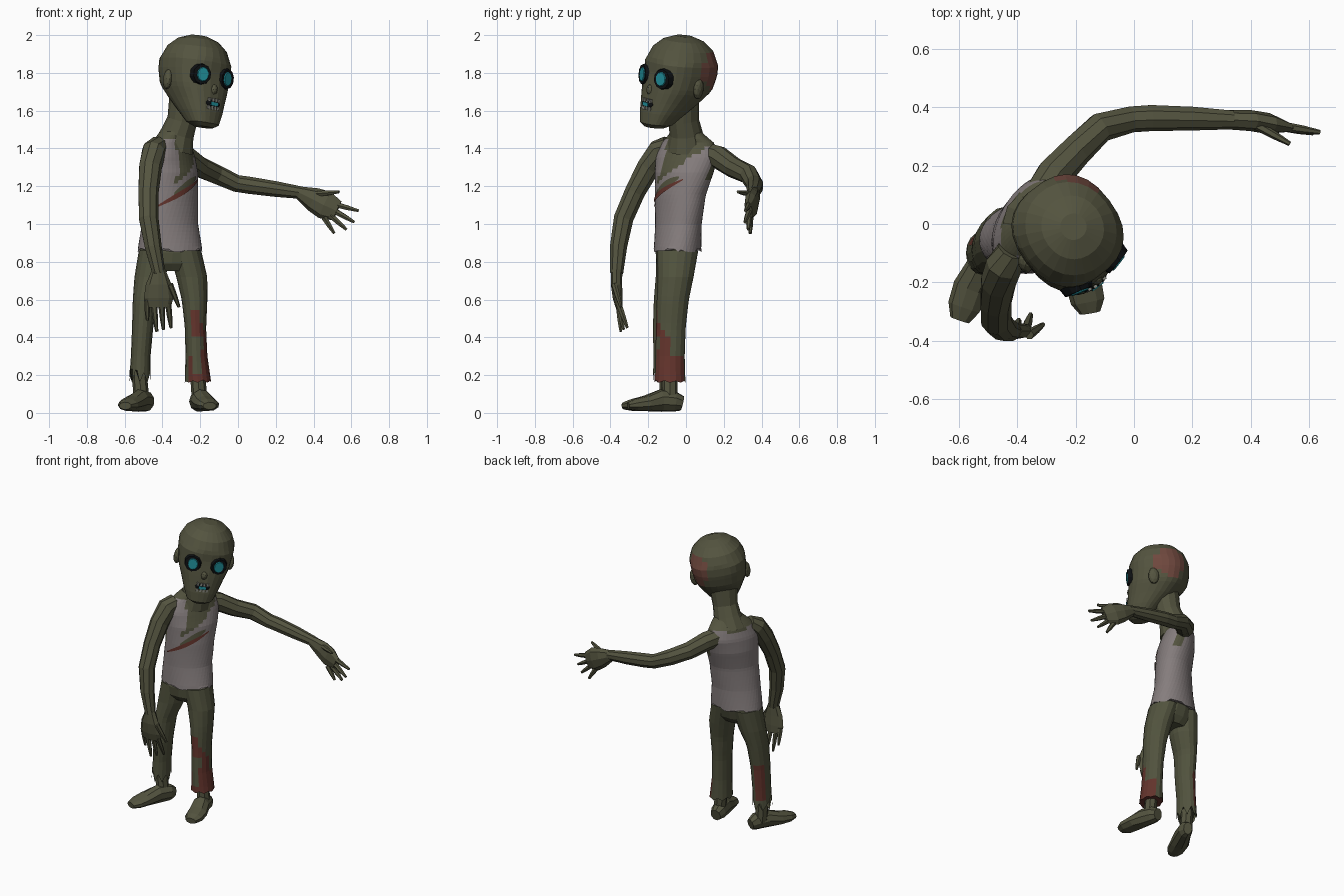
import bpy, bmesh, math, random
from math import sin, cos, pi, radians
from mathutils import Vector, Matrix

if "Cube" in bpy.data.objects:
    bpy.data.objects.remove(bpy.data.objects["Cube"])

random.seed(4)


def material(name, r, g, b):
    m = bpy.data.materials.new(name)
    m.diffuse_color = (r, g, b, 1)
    m.use_nodes = True
    m.node_tree.nodes["Principled BSDF"].inputs["Base Color"].default_value = m.diffuse_color
    return m


SKIN = material("olive skin", 0.088, 0.088, 0.050)
PANTS = material("olive trousers", 0.083, 0.086, 0.048)
SHIRT = material("grey shirt", 0.235, 0.205, 0.205)
BLOOD = material("dark red", 0.125, 0.034, 0.025)
SCAR = material("pale red scar", 0.16, 0.065, 0.048)
BLACK = material("black", 0.004, 0.005, 0.006)
CYAN = material("cyan eye", 0.015, 0.28, 0.33)
TOOTH = material("grey teeth", 0.24, 0.24, 0.21)


def finish(name, bm, mats, rule=None):
    bmesh.ops.recalc_face_normals(bm, faces=bm.faces)
    if rule:
        for f in bm.faces:
            f.material_index = rule(f.calc_center_median(), f.normal)
    me = bpy.data.meshes.new(name)
    bm.to_mesh(me)
    bm.free()
    for m in mats:
        me.materials.append(m)
    ob = bpy.data.objects.new(name, me)
    bpy.context.collection.objects.link(ob)
    return ob


def loft(name, rings, mats, rule=None):
    bm = bmesh.new()
    vs = [[bm.verts.new(p) for p in r] for r in rings]
    n = len(vs[0])
    for a, b in zip(vs, vs[1:]):
        for i in range(n):
            j = (i + 1) % n
            bm.faces.new((a[i], a[j], b[j], b[i]))
    bm.faces.new(vs[0][::-1])
    bm.faces.new(vs[-1])
    return finish(name, bm, mats, rule)


def tube(name, pts, mat, segs=8, ref=(0, 0, 1)):
    """Sweep an ellipse along points (x, y, z, half width, half height)."""
    c = [Vector(p[:3]) for p in pts]
    rings = []
    for i, p in enumerate(pts):
        t = (c[min(i + 1, len(c) - 1)] - c[max(i - 1, 0)]).normalized()
        side = t.cross(Vector(ref)).normalized()
        up = side.cross(t)
        rings.append([c[i] + side * p[3] * cos(2 * pi * k / segs)
                      + up * p[-1] * sin(2 * pi * k / segs) for k in range(segs)])
    return loft(name, rings, [mat])


def lerp(table, z):
    rows = sorted(table)
    z = max(rows[0][0], min(rows[-1][0], z))
    for a, b in zip(rows, rows[1:]):
        if z <= b[0]:
            t = (z - a[0]) / (b[0] - a[0])
            return [u + (v - u) * t for u, v in zip(a, b)]


def levels(a, b, n):
    return [a + (b - a) * i / n for i in range(n + 1)]


# Torso: z, centre x, centre y, half width, half depth, yaw (twists upward)
TORSO = [(.86, -.36, -.045, .172, .125, 8), (1.0, -.36, -.04, .155, .115, 25),
         (1.15, -.35, -.03, .155, .115, 42), (1.27, -.35, -.01, .17, .12, 55),
         (1.36, -.355, .005, .18, .105, 61), (1.43, -.355, .01, .15, .085, 62),
         (1.49, -.33, 0, .085, .075, 50)]


def torso_point(z, phi, off=0.0):
    _, x, y, a, b, yaw = lerp(TORSO, z)
    p = Vector(((a + off) * sin(phi), -(b + off) * cos(phi), 0))
    return Matrix.Rotation(radians(yaw), 3, 'Z') @ p + Vector((x, y, z))


# Slanted neckline with a strap on the right shoulder, plus armholes
def shirt_rule(c, n):
    _, x, y, a, b, yaw = lerp(TORSO, c.z)
    q = Matrix.Rotation(-radians(yaw), 3, 'Z') @ Vector((c.x - x, c.y - y, 0))
    phi = math.degrees(math.atan2(q.x / a, -q.y / b))
    if 78 < abs(phi) < 108 and c.z > 1.24 or -108 < phi < -84 and c.z > 1.14:
        return 1
    if q.y < 0:
        if q.x < -.088:
            return int(c.z > 1.455)
        return int(c.z > 1.285 + .85 * q.x)
    return int(c.z > 1.40 + .3 * abs(q.x))


N = 40
rings = [[torso_point(z, 2 * pi * i / N) for i in range(N)] for z in levels(.86, 1.49, 32)]
for p in rings[0]:
    p.z += random.uniform(-.012, .012)
loft("torso_with_shirt", rings, [SHIRT, SKIN], shirt_rule)


# Slash and tear on the chest, as thin plates on the torso surface
def chest_band(name, mat, p0, z0, p1, z1, half, off):
    bm = bmesh.new()
    rows = []
    for i in range(13):
        t = i / 12
        h = half * (0.25 + 0.75 * sin(pi * t))
        z, phi = z0 + (z1 - z0) * t, radians(p0 + (p1 - p0) * t)
        rows.append([bm.verts.new(torso_point(z + s * h, phi, off)) for s in (-1, 1)])
    for a, b in zip(rows, rows[1:]):
        bm.faces.new((a[0], b[0], b[1], a[1]))
    finish(name, bm, [mat])


chest_band("shirt_tear", SKIN, -30, 1.16, 20, 1.245, .03, .003)
chest_band("chest_slash", BLOOD, -60, 1.09, 30, 1.235, .017, .006)

# Neck
tube("neck", [(-.345, .005, 1.40, .11), (-.32, 0, 1.48, .088), (-.295, -.012, 1.55, .08),
              (-.275, -.02, 1.66, .09)], SKIN, 12, (0, 1, 0))

# Head: height, centre y, half width, half depth, in a turned and tilted frame
HEAD = [(-.27, -.14, .05, .05), (-.25, -.13, .085, .08), (-.19, -.095, .112, .115),
        (-.13, -.055, .135, .15), (-.06, -.015, .163, .183), (.02, 0, .175, .188),
        (.09, 0, .178, .188), (.15, .0, .152, .162), (.195, 0, .105, .11), (.218, 0, .045, .045)]
HM = (Matrix.Translation((-.235, -.03, 1.78)) @ Matrix.Rotation(radians(37), 4, 'Z')
      @ Matrix.Rotation(radians(9), 4, 'Y'))


def sup(v, e):
    return math.copysign(abs(v) ** e, v)


rings = []
for z in [r[0] for r in HEAD[:4]] + levels(-.10, .15, 10) + [.175, .195, .218]:
    _, cy, w, d = lerp(HEAD, z)
    e = .83 if z < .1 else .95
    rings.append([HM @ Vector((w * sup(cos(2 * pi * i / 26), e), cy + d * sup(sin(2 * pi * i / 26), e), z))
                  for i in range(26)])
SCAR_DIR = Vector((.3, .94, .14)).normalized()
loft("head", rings, [SKIN, SCAR],
     lambda c, n: int((c - HM.translation).normalized().dot(SCAR_DIR) > .86))


def on_head(name, mat, loc, shape, size, yaw=0, pitch=0):
    bm = bmesh.new()
    m = (HM @ Matrix.Translation(loc) @ Matrix.Rotation(radians(yaw), 4, 'Z')
         @ Matrix.Rotation(radians(pitch), 4, 'X') @ Matrix.Diagonal((*size, 1)))
    if shape == "disc":
        bmesh.ops.create_cone(bm, cap_ends=True, segments=10, radius1=1, radius2=.85, depth=1, matrix=m)
    elif shape == "ball":
        bmesh.ops.create_icosphere(bm, subdivisions=2, radius=1, matrix=m)
    else:
        bmesh.ops.create_cube(bm, size=1, matrix=m)
    finish(name, bm, [mat])


# Eyes, ears
for s, side in ((-1, "right"), (1, "left")):
    on_head(side + "_eye_socket", BLACK, (s * .082, -.175, 0), "disc", (.06, .062, .03), s * 15, 90)
    on_head(side + "_iris", CYAN, (s * .083, -.191, 0), "disc", (.036, .042, .009), s * 15, 90)
    on_head(side + "_ear", SKIN, (s * .168, .0, -.04), "ball", (.024, .035, .055), s * 20)

# Nose and mouth
on_head("nose", SKIN, (0, -.188, -.07), "ball", (.022, .024, .03))
on_head("mouth", BLACK, (0, -.196, -.145), "ball", (.05, .02, .026))
on_head("mouth_glow", CYAN, (0, -.214, -.147), "cube", (.046, .006, .018))
for i in range(4):
    for z in (-.126, -.168):
        on_head("tooth", TOOTH, ((i - 1.5) * .021, -.211 + .004 * abs(i - 1.5), z), "cube",
                (.013, .010, .018))

# Arms
tube("right_arm", [(-.42, -.09, 1.42, .05), (-.445, -.14, 1.39, .064), (-.465, -.2, 1.3, .062),
                   (-.475, -.27, 1.17, .055), (-.474, -.33, 1.03, .053), (-.45, -.357, .88, .046),
                   (-.42, -.367, .74, .035)], SKIN, 9, (0, 1, 0))
tube("left_arm", [(-.32, .1, 1.375, .06), (-.275, .17, 1.355, .062), (-.2, .25, 1.30, .056),
                  (-.115, .332, 1.262, .052), (-.01, .36, 1.215, .046), (.06, .365, 1.205, .046),
                  (.2, .363, 1.185, .042), (.34, .358, 1.165, .033)], SKIN, 9)

# Hands: palm and fingers
tube("right_palm", [(-.42, -.367, .76, .035, .03), (-.42, -.368, .68, .068, .03),
                    (-.42, -.362, .61, .078, .026), (-.42, -.355, .56, .065, .018)], SKIN, 8, (0, 1, 0))
tube("left_palm", [(.32, .358, 1.168, .033, .033), (.40, .355, 1.13, .036, .065),
                   (.46, .345, 1.10, .036, .076), (.525, .333, 1.07, .018, .055)], SKIN, 8)


def fingers(side, ends, ref):
    for a, b in ends:
        a, b = Vector(a), Vector(b)
        tube(side + "_finger", [(*a, .017), (*a.lerp(b, .55), .014), (*b, .008)], SKIN, 6, ref)


fingers("right", [((-.48, -.357, .60), (-.48, -.335, .49)), ((-.445, -.357, .57), (-.43, -.345, .43)),
                  ((-.405, -.357, .57), (-.395, -.33, .44)), ((-.37, -.357, .58), (-.355, -.31, .45)),
                  ((-.36, -.38, .68), (-.312, -.345, .56))], (0, 1, 0))
fingers("left", [((.51, .335, 1.105), (.638, .315, 1.07)), ((.51, .335, 1.07), (.615, .312, 1.01)),
                 ((.49, .335, 1.045), (.575, .33, .97)), ((.455, .34, 1.035), (.51, .34, .95)),
                 ((.42, .34, 1.16), (.535, .275, 1.17))], (0, 0, 1))


# Trousers: pelvis, then legs as z, x, y, half width, half depth
def oval(z, x, y, a, b, n=16, yaw=0.0):
    r = Matrix.Rotation(radians(yaw), 3, 'Z')
    return [r @ Vector((a * cos(2 * pi * i / n), b * sin(2 * pi * i / n), 0)) + Vector((x, y, z))
            for i in range(n)]


loft("pelvis", [oval(.92, -.36, -.045, .145, .10, yaw=8), oval(.85, -.36, -.05, .163, .112, yaw=8),
                oval(.79, -.36, -.055, .165, .10, yaw=5), oval(.75, -.355, -.055, .12, .07)], [PANTS])

RIGHT = [(.86, -.44, -.05, .085, .11), (.72, -.465, -.065, .083, .095), (.6, -.495, -.085, .062, .085),
         (.45, -.505, -.1, .056, .075), (.3, -.515, -.1, .052, .072), (.16, -.52, -.1, .057, .075)]
LEFT = [(.86, -.28, -.045, .085, .11), (.72, -.245, -.055, .082, .095), (.6, -.23, -.07, .068, .085),
        (.45, -.225, -.08, .056, .078), (.3, -.22, -.085, .058, .078), (.16, -.212, -.085, .07, .082)]


def left_blood(c, n):
    if .22 < c.z < .42 and n.y < -.3 and -.245 < c.x < -.19:
        return 0  # torn knee
    if c.z < .3:
        return int(n.x * .8 - n.y * .6 > -.2)
    return int(c.z < .57 - .15 * abs(n.x) and n.y < -.05 - (.5 - c.z) * .5 and n.x > -.6)


def right_blood(c, n):
    return int(.22 < c.z < .46 and n.x * -.7 + n.y * .7 > .85)


for side, table, rule, rag in (("right", RIGHT, right_blood, .10), ("left", LEFT, left_blood, .02)):
    rings = [oval(*lerp(table, z)) for z in levels(.86, .3, 16) + [.27, .24, .20 + rag * .3, .155]]
    for i, p in enumerate(rings[-1]):
        p.z += random.uniform(.3, 1) * rag * (i % 2)
    loft(side + "_trouser_leg", rings, [PANTS, BLOOD], rule)
    x, y = table[-1][1:3]
    tube(side + "_shin", [(x, y, .34, .04), (x, y, .18, .04), (x + .01, y, .06, .042)], SKIN, 8, (0, 1, 0))

# Feet
tube("right_foot", [(-.475, -.035, .05, .03, .04), (-.485, -.07, .06, .046, .055),
                    (-.52, -.14, .065, .052, .06), (-.56, -.22, .05, .062, .042),
                    (-.582, -.285, .042, .058, .033), (-.597, -.33, .037, .035, .02)], SKIN, 9)
tube("left_foot", [(-.215, -.02, .05, .035, .04), (-.21, -.06, .06, .05, .055),
                   (-.195, -.13, .065, .056, .06), (-.172, -.2, .05, .064, .042),
                   (-.157, -.265, .042, .06, .033), (-.15, -.305, .037, .036, .02)], SKIN, 9)
